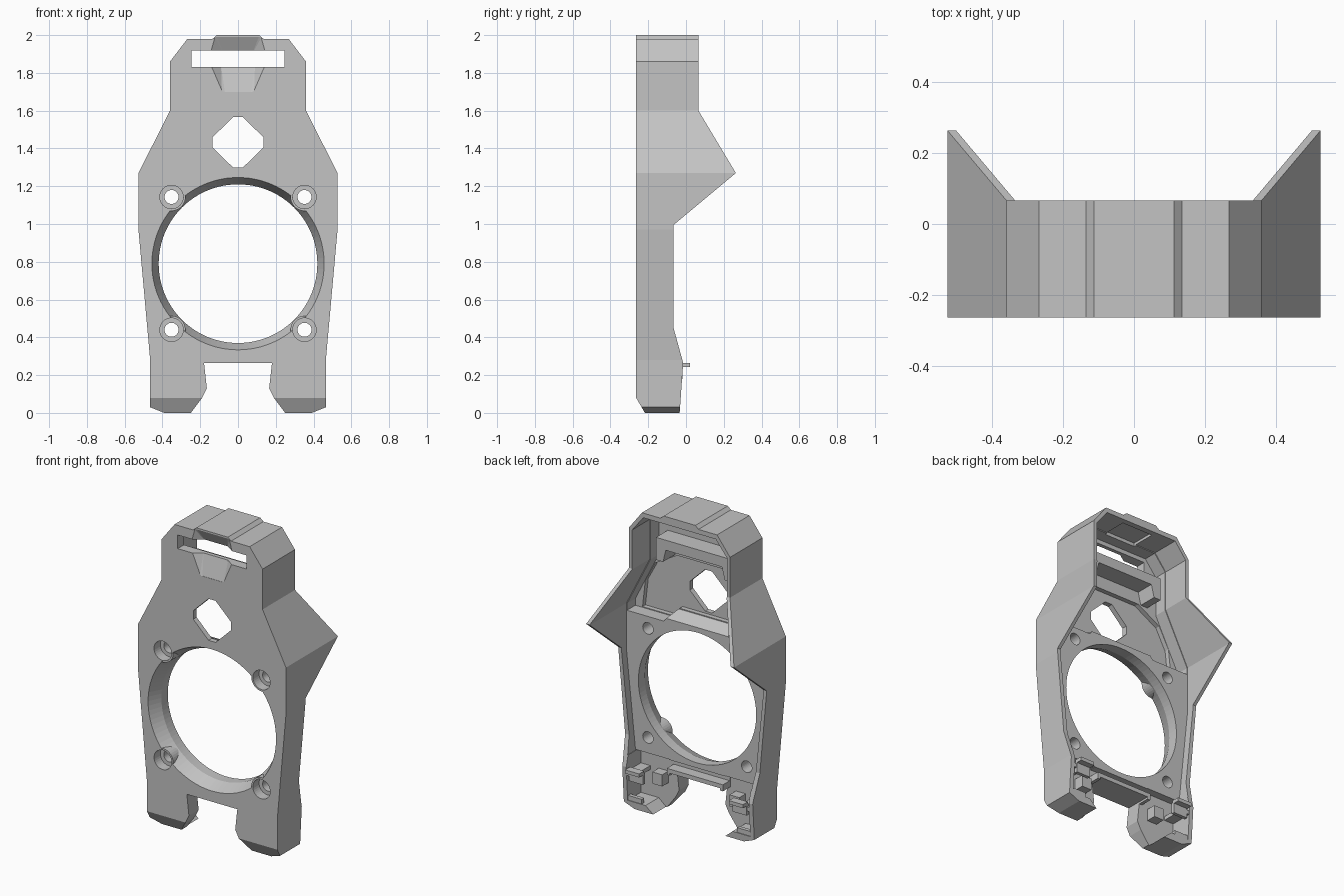
import bpy, bmesh, math
from mathutils import Vector, Matrix

cube = bpy.data.objects.get("Cube")
if cube:
    bpy.data.objects.remove(cube, do_unlink=True)

grey = bpy.data.materials.new("plain grey")
grey.use_nodes = True
grey.diffuse_color = (0.55, 0.55, 0.55, 1)
grey.node_tree.nodes["Principled BSDF"].inputs["Base Color"].default_value = (0.55, 0.55, 0.55, 1)


def finish(bm, name):
    bmesh.ops.recalc_face_normals(bm, faces=bm.faces)
    mesh = bpy.data.meshes.new(name)
    bm.to_mesh(mesh)
    bm.free()
    mesh.materials.append(grey)
    ob = bpy.data.objects.new(name, mesh)
    bpy.context.scene.collection.objects.link(ob)
    return ob


def prism(name, pts, lo, hi, axis="Y"):
    """Extrude a closed profile: (x, z) along Y, or (y, z) along X."""
    bm = bmesh.new()
    place = (lambda p, d: (p[0], d, p[1])) if axis == "Y" else (lambda p, d: (d, p[0], p[1]))
    face = bm.faces.new([bm.verts.new(place(p, lo)) for p in pts])
    new = bmesh.ops.extrude_face_region(bm, geom=[face])["geom"]
    step = Vector((0, hi - lo, 0) if axis == "Y" else (hi - lo, 0, 0))
    bmesh.ops.translate(bm, vec=step, verts=[v for v in new if isinstance(v, bmesh.types.BMVert)])
    return finish(bm, name)


def round_bar(name, x, z, r1, r2, lo, hi, sides=32):
    """Cylinder or cone along Y; r1 at the front, r2 at the back."""
    bm = bmesh.new()
    m = Matrix.Translation((x, (lo + hi) / 2, z)) @ Matrix.Rotation(-math.pi / 2, 4, "X")
    bmesh.ops.create_cone(bm, cap_ends=True, segments=sides, radius1=r1, radius2=r2,
                          depth=hi - lo, matrix=m)
    return finish(bm, name)


def hull(name, pts):
    bm = bmesh.new()
    bmesh.ops.convex_hull(bm, input=[bm.verts.new(p) for p in pts])
    return finish(bm, name)


def box(name, x0, x1, y0, y1, z0, z1):
    return prism(name, [(x0, z0), (x1, z0), (x1, z1), (x0, z1)], y0, y1)


def combine(target, tool, how="DIFFERENCE"):
    mod = target.modifiers.new("combine", "BOOLEAN")
    mod.operation, mod.object, mod.solver = how, tool, "EXACT"
    bpy.context.view_layer.objects.active = target
    bpy.ops.object.modifier_apply(modifier=mod.name)
    bpy.data.objects.remove(tool, do_unlink=True)


def mirrored(half):
    return half + [(-x, z) for x, z in reversed(half)]


# Outer shell: front outline crossed with the side profile
outline = [(0.18, 0.265), (0.165, 0.13), (0.19, 0.08), (0.25, 0), (0.39, 0), (0.465, 0.03),
           (0.465, 0.28), (0.527, 0.97), (0.527, 1.27), (0.36, 1.6), (0.36, 1.86),
           (0.268, 1.98), (0.135, 1.98), (0.113, 2)]
body = prism("body_shell", mirrored(outline), -0.264, 0.4)
side = [(-0.314, 2.1), (0.066, 2.1), (0.066, 1.6), (0.264, 1.27), (-0.066, 0.995),
        (-0.066, 0.45), (-0.015, 0.265), (-0.035, -0.02), (-0.206, -0.02), (-0.264, 0.08),
        (-0.314, 0.08)]
combine(body, prism("side_cut", side, -1, 1, "X"), "INTERSECT")

# Hollow back: shallow behind the ring pad, deeper above it, thinnest inside an arch
inner = [(0.44, 0.335), (0.505, 0.97), (0.505, 1.265), (0.338, 1.595), (0.338, 1.85), (0.258, 1.95)]
combine(body, prism("main_cavity", mirrored(inner), -0.115, 0.6))
upper = [(0.19, 1.28), (0.24, 1.22), (0.501, 1.22), (0.501, 1.263), (0.334, 1.592), (0.334, 1.848),
         (0.254, 1.945)]
combine(body, prism("upper_cavity", mirrored(upper), -0.2, 0.6))
arch = [(0.185, 1.285), (0.245, 1.225), (0.45, 1.225), (0.43, 1.4), (0.36, 1.53), (0.2, 1.62)]
combine(body, prism("arch_recess", mirrored(arch), -0.23, 0.0))
combine(body, prism("lip_slope", [(-0.2, 1.3), (-0.2, 1.285), (-0.1, 1.235), (-0.1, 1.3)],
                    -0.3, 0.3, "X"))
combine(body, box("top_recess", -0.11, 0.11, -0.13, 0.03, 1.9, 1.967))

# Groove and ledge below the pad, over the notch
combine(body, box("pad_groove", -0.25, 0.25, -0.16, 0.6, 0.292, 0.337))
combine(body, box("ledge_trim", -0.21, 0.21, -0.09, 0.6, 0.2, 0.34))

# Open backs of the two feet
foot = [(0.437, 0.045), (0.31, 0.045), (0.2, -0.05), (0.1, 0), (0.1, 0.25), (0.2, 0.25),
        (0.2, 0.34), (0.437, 0.34)]
for s in (1, -1):
    combine(body, prism("foot_cavity", [(s * x, z) for x, z in foot], -0.165, 0.6))

# Shelf behind the slot, with short end blocks
shelf = [(0.27, 1.62), (0.27, 1.765), (-0.27, 1.765), (-0.27, 1.62), (-0.22, 1.62), (-0.2, 1.7),
         (0.2, 1.7), (0.22, 1.62)]
combine(body, prism("slot_shelf", shelf, -0.21, -0.08), "UNION")

# Scoops above and below the slot, then the slot itself
scoops = (("upper_scoop", ((0.15, -0.266, 1.9), (0.075, -0.215, 1.9),
                           (0.125, -0.266, 1.99), (0.11, -0.262, 1.99))),
          ("lower_scoop", ((0.15, -0.266, 1.85), (0.09, -0.22, 1.85),
                           (0.085, -0.266, 1.7), (0.07, -0.262, 1.7))))
for name, corners in scoops:
    combine(body, hull(name, [(s * x, y, z) for s in (1, -1) for x, y, z in corners]))
combine(body, box("slot", -0.245, 0.245, -0.4, 0.0, 1.83, 1.918))

# Clipped diamond window
diamond = [(0.025, 1.298), (0.134, 1.405), (0.134, 1.46), (0.025, 1.566)]
combine(body, prism("diamond_window", mirrored(diamond), -0.4, 0.0))

# Large opening with a tapered front rim
combine(body, round_bar("opening_taper", 0, 0.79, 0.457, 0.42, -0.266, -0.18, 96))
combine(body, round_bar("opening", 0, 0.79, 0.42, 0.42, -0.4, 0.1, 96))

# Four screw bosses with counterbored holes
spots = [(s * 0.352, z) for s in (1, -1) for z in (0.44, 1.143)]
for x, z in spots:
    combine(body, round_bar("boss", x, z, 0.074, 0.074, -0.262, -0.12), "UNION")
for x, z in spots:
    combine(body, round_bar("counterbore", x, z, 0.062, 0.062, -0.4, -0.2))
    combine(body, round_bar("screw_hole", x, z, 0.037, 0.037, -0.4, 0.0))

# Clips inside each foot
for s, label in ((1, "left"), (-1, "right")):
    for part, x0, x1, y0, y1, z0, z1 in (
            ("clip_block", 0.24, 0.31, -0.17, -0.1, 0.16, 0.235),
            ("clip_arm", 0.37, 0.44, -0.17, -0.02, 0.21, 0.235),
            ("clip_stem", 0.32, 0.42, -0.04, -0.018, 0.18, 0.25),
            ("clip_hook", 0.32, 0.42, -0.03, 0.02, 0.242, 0.265),
            ("lower_clip", 0.34, 0.44, -0.06, -0.035, 0.03, 0.075)):
        xs = sorted((s * x0, s * x1))
        box(label + "_" + part, *xs, y0, y1, z0, z1)
